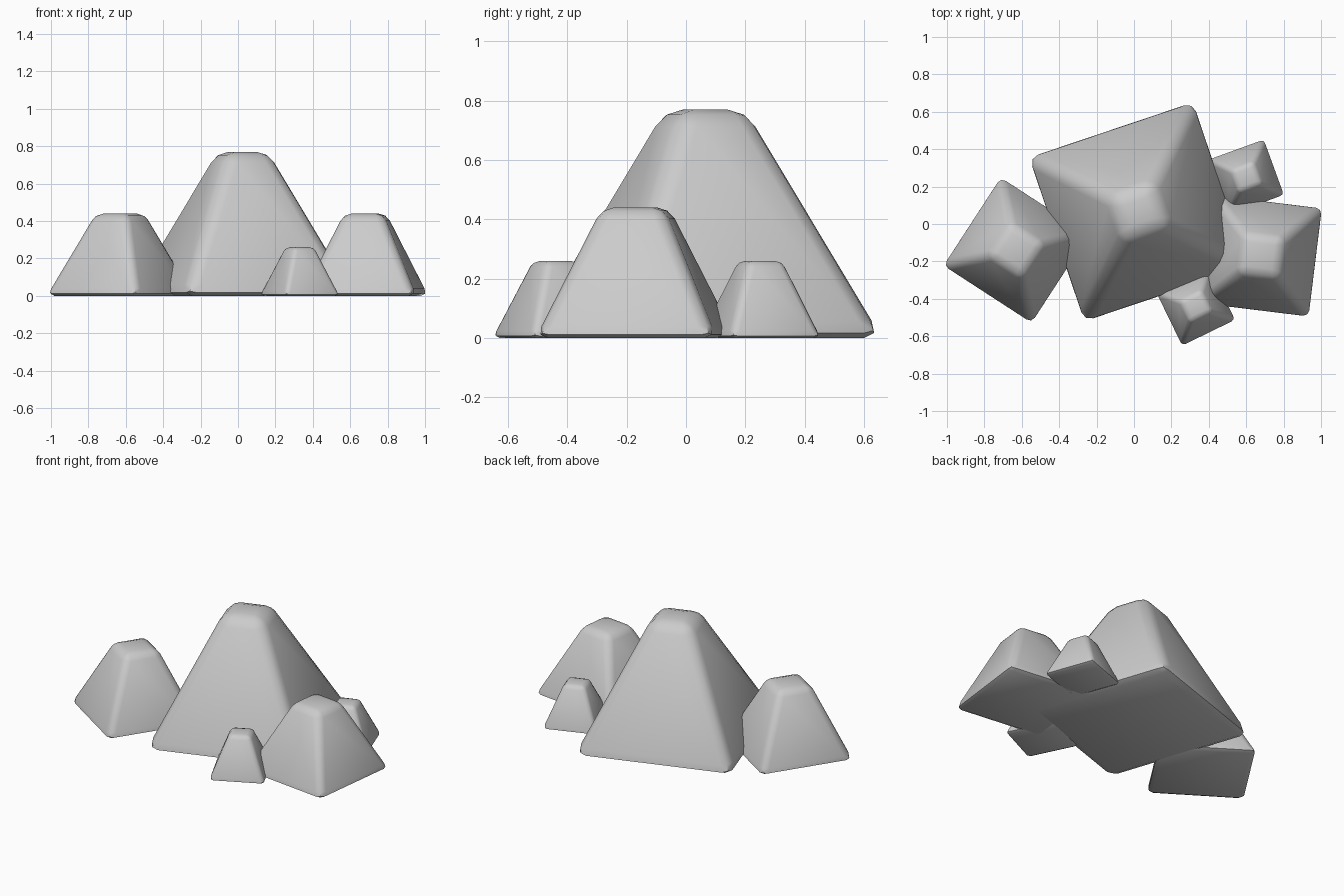
import bpy
from math import radians

if "Cube" in bpy.data.objects:
    bpy.data.objects.remove(bpy.data.objects["Cube"])

# name: x, y, corner angle, base radius, top radius, height, bevel
ROCKS = {
    "main_rock": (0.025, 0.065, -26.4, 0.69, 0.175, 0.77, 0.065),
    "left_rock": (-0.63, -0.14, 12, 0.42, 0.15, 0.44, 0.042),
    "right_rock": (0.68, -0.17, 38, 0.435, 0.15, 0.44, 0.042),
    "small_back_rock": (0.60, 0.25, -25, 0.235, 0.09, 0.26, 0.025),
    "small_front_rock": (0.33, -0.44, -19, 0.235, 0.09, 0.26, 0.025),
}


def rock(name, x, y, angle, r1, r2, h, bevel):
    # four-sided blunt pyramid with rounded edges
    bpy.ops.mesh.primitive_cone_add(vertices=4, radius1=r1, radius2=r2, depth=h,
                                    location=(x, y, h / 2),
                                    rotation=(0, 0, radians(angle)))
    ob = bpy.context.object
    ob.name = name
    mod = ob.modifiers.new("rounded_edges", 'BEVEL')
    mod.width = bevel
    mod.segments = 2
    mod.limit_method = 'NONE'
    bpy.ops.object.modifier_apply(modifier=mod.name)
    bpy.ops.object.shade_smooth_by_angle(angle=radians(40))


for name, values in ROCKS.items():
    rock(name, *values)
